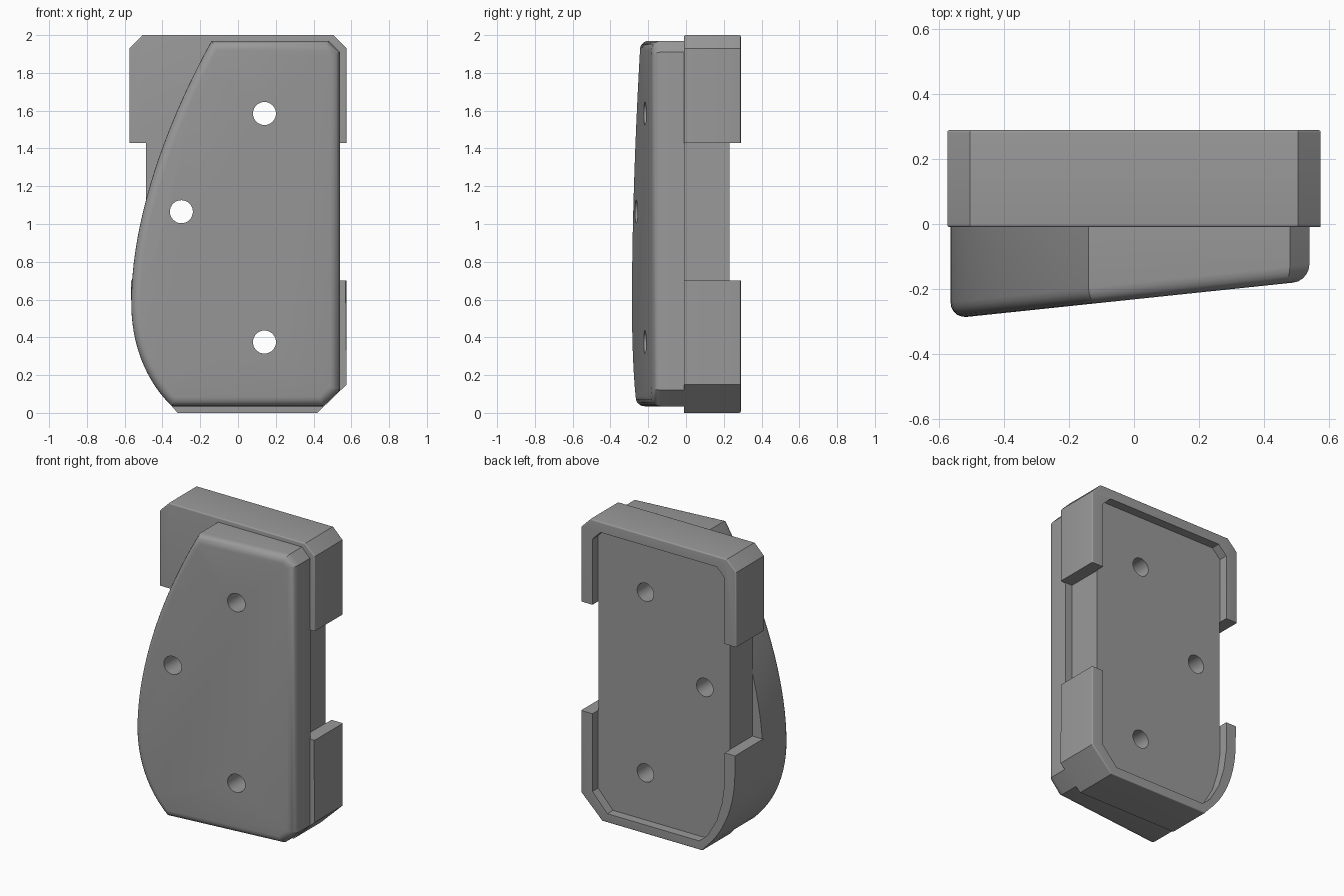
import bpy, bmesh, math
from mathutils import Vector
from mathutils.geometry import interpolate_bezier

if "Cube" in bpy.data.objects:
    bpy.data.objects.remove(bpy.data.objects["Cube"])

grey = bpy.data.materials.new("plain grey")
grey.diffuse_color = (0.32, 0.32, 0.32, 1)
grey.use_nodes = True
grey.node_tree.nodes["Principled BSDF"].inputs["Base Color"].default_value = grey.diffuse_color


def curve(pts, n):
    return [(p.x, p.y) for p in interpolate_bezier(*[Vector(p) for p in pts], n)]


def prism(name, outline, front, back, round_edge=None, radius=0.05):
    """Extrude an (x, z) outline along y; front is a function of x."""
    bm = bmesh.new()
    f = [bm.verts.new((x, front(x), z)) for x, z in outline]
    b = [bm.verts.new((x, back, z)) for x, z in outline]
    n = len(outline)
    bm.faces.new(f)
    bm.faces.new(b[::-1])
    for i in range(n):
        j = (i + 1) % n
        bm.faces.new((f[i], b[i], b[j], f[j]))
    bmesh.ops.recalc_face_normals(bm, faces=bm.faces)
    if round_edge:
        edges = []
        for ring, is_front in ((f, True), (b, False)):
            for i in range(n):
                v, w = ring[i], ring[(i + 1) % n]
                if round_edge(v.co, w.co, is_front):
                    edges.append(bm.edges.get((v, w)))
        bmesh.ops.bevel(bm, geom=edges, offset=radius, offset_type='OFFSET',
                        segments=5, profile=0.5, affect='EDGES', clamp_overlap=True)
    me = bpy.data.meshes.new(name)
    bm.to_mesh(me)
    bm.free()
    me.materials.append(grey)
    ob = bpy.data.objects.new(name, me)
    bpy.context.collection.objects.link(ob)
    return ob


def cut(target, cutter):
    m = target.modifiers.new(cutter.name, 'BOOLEAN')
    m.operation = 'DIFFERENCE'
    m.solver = 'EXACT'
    m.object = cutter
    cutter.hide_render = True
    cutter.hide_set(True)


# Swept left edge shared by the front plate and the lower case
upper = curve([(-0.14, 1.97), (-0.40, 1.50), (-0.565, 1.0), (-0.565, 0.58)], 20)
lower = curve([(-0.565, 0.58), (-0.565, 0.35), (-0.48, 0.16), (-0.35, 0.035)], 14)

# Rear case: rounded at the back, and also at the front on its upper half
case_outline = [(-0.575, 1.0), (-0.566, 0.70)] + lower + [
    (-0.32, 0), (0.42, 0), (0.575, 0.15), (0.575, 1.0),
    (0.575, 1.93), (0.505, 2.0), (-0.505, 2.0), (-0.575, 1.93)]


def case_round(a, b, is_front):
    if is_front:
        return min(a.z, b.z) > 0.99
    return not (max(a.x, b.x) < -0.3 and max(a.z, b.z) < 1.01)


case = prism("rear_case", case_outline, lambda x: -0.01, 0.29, case_round, 0.05)

# Front plate with a slanted face and a rounded rim
plate_outline = upper + lower[1:] + [(0.45, 0.035), (0.54, 0.12), (0.54, 1.91), (0.48, 1.97)]
plate = prism("front_plate", plate_outline, lambda x: -0.232 + 0.105 * x, -0.005,
              lambda a, b, is_front: is_front, 0.05)

# Shallow tray recess in the back
recess = prism("recess_cutter", [
    (-0.49, 1.87), (-0.43, 1.93), (0.43, 1.93), (0.49, 1.87), (0.49, 0.18), (0.38, 0.06),
    (-0.30, 0.06), (-0.36, 0.11), (-0.43, 0.23), (-0.47, 0.36), (-0.49, 0.5)],
    lambda x: 0.23, 0.4)
cut(case, recess)

# Side notches
for side, s in (("left", -1), ("right", 1)):
    notch = prism(side + "_notch_cutter", [
        (s * 0.488, 0.70), (s * 0.7, 0.70), (s * 0.7, 1.43), (s * 0.488, 1.43)],
        lambda x: -0.1, 0.4)
    cut(case, notch)

# Screw holes through both parts
for i, (hx, hz) in enumerate(((0.14, 1.585), (-0.30, 1.065), (0.14, 0.375))):
    ring = [(hx + 0.061 * math.cos(k * math.tau / 32), hz + 0.061 * math.sin(k * math.tau / 32))
            for k in range(32)]
    hole = prism("hole_cutter_%d" % (i + 1), ring, lambda x: -0.5, 0.5)
    cut(case, hole)
    cut(plate, hole)

# Bake the cuts, then smooth the rounded rims
for ob in (case, plate):
    bpy.ops.object.select_all(action='DESELECT')
    bpy.context.view_layer.objects.active = ob
    ob.select_set(True)
    for m in list(ob.modifiers):
        bpy.ops.object.modifier_apply(modifier=m.name)
    bpy.ops.object.shade_smooth_by_angle(angle=math.radians(30))

# Remove the cutters
for ob in list(bpy.data.objects):
    if "cutter" in ob.name:
        bpy.data.objects.remove(ob)
